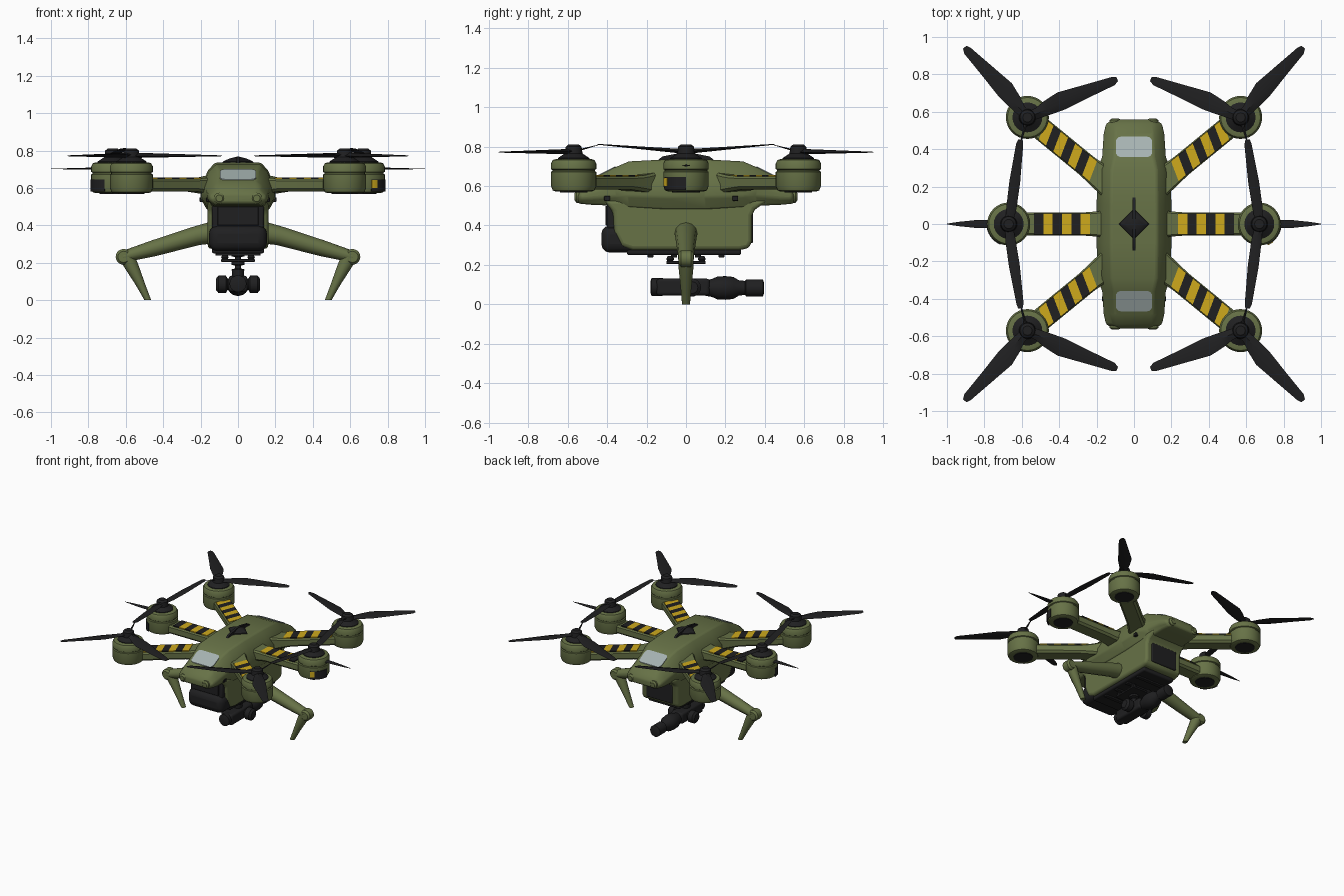
import bpy, bmesh, math
from mathutils import Vector, Matrix

if "Cube" in bpy.data.objects:
    bpy.data.objects.remove(bpy.data.objects["Cube"])


def material(name, rgb):
    m = bpy.data.materials.new(name)
    m.diffuse_color = (*rgb, 1)
    m.use_nodes = True
    m.node_tree.nodes["Principled BSDF"].inputs["Base Color"].default_value = m.diffuse_color
    return m


GREEN = material("olive green", (0.135, 0.168, 0.062))
BLACK = material("soft black", (0.014, 0.014, 0.015))
YELLOW = material("hazard yellow", (0.62, 0.40, 0.012))
GLASS = material("pale grey glass", (0.38, 0.45, 0.44))


def finish(name, bm, mat, bevel=0, angle=35):
    bmesh.ops.recalc_face_normals(bm, faces=bm.faces)
    me = bpy.data.meshes.new(name)
    bm.to_mesh(me)
    bm.free()
    me.materials.append(mat)
    ob = bpy.data.objects.new(name, me)
    bpy.context.collection.objects.link(ob)
    if bevel:
        b = ob.modifiers.new("bevel", "BEVEL")
        b.width, b.segments, b.limit_method = bevel, 3, "ANGLE"
    bpy.ops.object.select_all(action="DESELECT")
    ob.select_set(True)
    bpy.context.view_layer.objects.active = ob
    bpy.ops.object.shade_smooth_by_angle(angle=math.radians(angle))
    return ob


def loft(name, rings, mat, bevel=0, angle=35):
    bm = bmesh.new()
    vs = [[bm.verts.new(p) for p in r] for r in rings]
    n = len(rings[0])
    for a, b in zip(vs, vs[1:]):
        for i in range(n):
            bm.faces.new((a[i], a[(i + 1) % n], b[(i + 1) % n], b[i]))
    bm.faces.new(vs[0])
    bm.faces.new(vs[-1])
    return finish(name, bm, mat, bevel, angle)


def box(name, lo, hi, mat, bevel=0.0):
    (a, b, c), (d, e, f) = lo, hi
    return loft(name, [[(a, b, z), (d, b, z), (d, e, z), (a, e, z)] for z in (c, f)], mat, bevel)


def lathe(name, profile, mat, at=(0, 0, 0), axis="Z", n=32):
    # profile: (radius, height along axis)
    rot = {"Z": Matrix(), "Y": Matrix.Rotation(-math.pi / 2, 4, "X"),
           "X": Matrix.Rotation(math.pi / 2, 4, "Y")}[axis]
    ts = [2 * math.pi * i / n for i in range(n)]
    return loft(name, [[Vector(at) + rot @ Vector((r * math.cos(t), r * math.sin(t), h)) for t in ts]
                       for r, h in profile], mat)


def blade(name, p0, p1, profile, thick, pitch):
    # profile: (fraction, front width, back width)
    p0, p1 = Vector(p0), Vector(p1)
    d = (p1 - p0).normalized()
    side = Matrix.Rotation(pitch, 3, d) @ d.cross(Vector((0, 0, 1))).normalized()
    up = side.cross(d)
    rings = []
    for f, a, b in profile:
        c, t = p0.lerp(p1, f), thick * (1.2 - f)
        rings.append([c + side * a, c + up * t, c - side * b, c - up * t])
    loft(name, rings, BLACK)


# upper shell, lofted from end to end
def section(y, w, zt, zb):
    h = zt - zb
    half = [(.62, zt), (.80, zt - .16 * h), (1, zt - .5 * h), (1, zt - .75 * h), (.82, zb)]
    return [(w * k, y, z) for k, z in half] + [(-w * k, y, z) for k, z in reversed(half)]


stations = [(.56, .11, .565, .52), (.535, .15, .60, .51), (.48, .162, .635, .505),
            (.36, .17, .695, .50), (.29, .195, .725, .49), (.1, .2, .735, .48)]
loft("upper_shell", [section(-y, *s) for y, *s in stations] +
     [section(y, *s) for y, *s in reversed(stations)], GREEN, 0.012)

# lower hull, profile in side view
hull = [(-.42, .53), (-.37, .47), (-.365, .37), (-.33, .295), (-.27, .275), (.27, .275),
        (.32, .285), (.335, .32), (.335, .45), (.35, .48), (.42, .53)]
loft("lower_hull", [[(x, y, z) for y, z in hull] for x in (-.162, .162)], GREEN, 0.02)

# windows on both slopes
for s, n in ((-1, "front"), (1, "rear")):
    ring = []
    for cx, cy, a0 in ((.07, .44, 0), (-.07, .44, 90), (-.07, .385, 180), (.07, .385, 270)):
        for k in range(5):
            t = math.radians(a0 + 22.5 * k)
            ring.append((cx + .027 * math.cos(t), cy + .027 * math.sin(t)))
    zs = lambda y: .695 - (y - .36) * .5
    loft(n + "_window", [[(x, s * y, zs(y) + o) for x, y in ring] for o in (-.003, .005)], GLASS)

# round lamps and the small side sensors
for sx in (-1, 1):
    for sy in (-1, 1):
        lathe("nose_lamp", [(.03, 0), (.03, .02), (.018, .03)] if sy > 0 else
              [(.018, -.03), (.03, -.02), (.03, 0)], GREEN, (sx * .1, sy * .535, .545), "Y", 20)
    for y in (-.4, .25):
        x = sx * (.155 if y < 0 else .19)
        box("side_sensor", (x - .015, y - .015, .525), (x + .015, y + .015, .55), BLACK, .004)

# battery, front and rear bays, belly plate
box("battery", (-.155, -.43, .262), (.155, -.1, .40), BLACK, .045)
box("front_bay", (-.14, -.40, .38), (.14, -.35, .515), BLACK, .012)
box("front_bay_screen", (-.11, -.408, .40), (.11, -.39, .50), BLACK, .004)
box("rear_bay", (-.115, .30, .31), (.115, .341, .47), BLACK, .01)
box("belly_plate", (-.14, -.3, .25), (.14, .28, .29), BLACK, .012)
for y in (-.18, -.06, .06, .18):
    box("belly_rib", (-.12, y - .015, .238), (.12, y + .015, .255), BLACK, .004)

# top antenna: low four-sided dome with a thin fin
loft("antenna_dome", [[(r, 0, z), (0, r, z), (-r, 0, z), (0, -r, z)]
                      for r, z in ((.085, .728), (.08, .742), (.045, .758), (.015, .765))], BLACK)
loft("antenna_fin", [[(x, y, z) for y, z in ((-.145, .73), (.145, .73), (.12, .75), (.03, .768),
                                             (-.03, .768), (-.12, .75))] for x in (-.009, .009)], BLACK)

MOTOR = [(.09, .572), (.106, .578), (.115, .60), (.115, .672), (.108, .676), (.108, .682),
         (.115, .686), (.115, .715), (.106, .732), (.09, .737)]
WIDE = [(0, .025, .025), (.12, .03, .03), (.22, .035, .045), (.38, .04, .06), (.65, .032, .042),
        (.95, .025, .022), (1, .012, .012)]
SLIM = [(0, .02, .02), (.2, .03, .025), (.5, .03, .028), (.95, .018, .02), (1, .012, .012)]
SPIKE = [(0, .022, .022), (.5, .022, .022), (.8, .012, .012), (1, .002, .002)]


def arc_plate(name, c, a0, a1, z0, z1, r, mat):
    ts = [math.radians(a0 + (a1 - a0) * i / 8) for i in range(9)]
    loft(name, [[(c[0] + q * math.cos(t), c[1] + q * math.sin(t), z)
                 for q, z in ((r, z0), (r, z1), (r - .006, z1), (r - .006, z0))] for t in ts], mat)


def rotor_arm(sx, sy):
    hub = Vector((sx * (.57 if sy else .67), sy * .57, 0))
    root = Vector((sx * .16, sy * .235, 0))
    u = (hub - root).normalized()
    v = Vector((-u.y, u.x, 0))
    length = (hub - root).length
    # arm with chamfered section
    rings = []
    for r, w, zl, zh in ((-.06, .075, .56, .67), (.03, .068, .572, .655), (.12, .061, .582, .65),
                         (length - .06, .061, .582, .65)):
        sec = [(-w, zl + .015), (-w, zh - .012), (-w + .01, zh), (w - .01, zh), (w, zh - .012),
               (w, zl + .015), (w - .015, zl), (-w + .015, zl)]
        rings.append([root + u * r + v * a + Vector((0, 0, z)) for a, z in sec])
    loft("arm", rings, GREEN)
    # hazard stripes
    skew = .33 * sx * sy
    for i in range(7 if sy else 6):
        a = .075 + i * .05
        quad = [(a, -.055), (a + .05, -.055), (a + .05, .055), (a, .055)]
        loft("arm_stripe", [[root + u * (p + skew * q) + v * q + Vector((0, 0, z)) for p, q in quad]
                            for z in (.649, .657)], BLACK if i % 2 else YELLOW)
    # motor pod, dark caps and rotor hub
    lathe("motor_pod", MOTOR, GREEN, hub)
    lathe("motor_vent", [(.07, .568), (.07, .58)], BLACK, hub)
    lathe("motor_cap", [(.08, .73), (.08, .742), (.06, .755), (.045, .765), (.04, .80), (.025, .812)],
          BLACK, hub, n=24)
    c = hub + Vector((0, 0, .775))
    if sy:
        blade("rotor_blade", c, (sx * .905, sy * .945, .772), WIDE if sx * sy > 0 else
              [(f, b, a) for f, a, b in WIDE], .012, .1)
        blade("rotor_blade", c, (sx * .09, sy * .775, .772), WIDE if sx * sy < 0 else
              [(f, b, a) for f, a, b in WIDE], .012, .1)
        blade("rotor_link", c, (sx * .605, sy * .44, .81), [(0, .01, .01), (1, .004, .004)], .005, 0)
    else:
        for s in (-1, 1):
            blade("rotor_blade", c, (sx * .607, s * .45, .812), SLIM, .01, 0)
        blade("outer_blade", hub + Vector((0, 0, .705)), (sx, 0, .702), SPIKE, .006, 0)
        lo, hi = (-68, 0) if sx > 0 else (180, 248)
        arc_plate("motor_sensor", hub, lo, hi, .58, .645, .119, BLACK)
        if sx > 0:
            arc_plate("motor_tag", hub, -68, -52, .60, .642, .122, YELLOW)


for sx in (-1, 1):
    for sy in (-1, 0, 1):
        rotor_arm(sx, sy)
    # landing leg: tapered strut, knee and foot
    strut = [(.12, .365, .058, .06), (.22, .345, .05, .055), (.45, .278, .042, .045), (.615, .232, .03, .04)]
    foot = [(.60, .245, .045, .04), (.575, .19, .042, .038), (.52, .08, .026, .027), (.482, 0, .018, .02)]
    for name, path, horizontal in (("leg_strut", strut, True), ("leg_foot", foot, False)):
        rings = []
        for x, z, a, b in path:
            ring = []
            for k in range(12):
                t = 2 * math.pi * k / 12
                p, q = a * math.cos(t), b * math.sin(t)
                ring.append((sx * (x + (.25 * p if horizontal else p)), q, z + (p if horizontal else 0)))
            rings.append(ring)
        loft(name, rings, GREEN, 0, 50)
    lathe("leg_knee", [(.03, -.038), (.042, -.025), (.042, .025), (.03, .038)], GREEN,
          (sx * .612, 0, .232), "Y", 20)

# gimbal mount
box("gimbal_plate", (-.09, -.1, .205), (.09, .1, .22), BLACK, .004)
for x in (-.07, .07):
    for y in (-.08, .08):
        lathe("gimbal_damper", [(.012, .215), (.02, .23), (.012, .245)], BLACK, (x, y, 0), n=12)
lathe("gimbal_post", [(.035, .25), (.035, .235), (.015, .23), (.015, .215), (.036, .21), (.036, .19),
                      (.016, .185), (.016, .17), (.034, .165), (.03, .12)], BLACK, n=20)
# long camera pod
box("camera_body", (-.05, -.15, .045), (.05, .12, .13), BLACK, .015)
lathe("camera_front_lens", [(.03, -.18), (.045, -.175), (.045, -.12), (.038, -.1)], BLACK, (0, 0, .088), "Y", 24)
lathe("camera_middle", [(.04, .1), (.045, .13), (.058, .16), (.06, .2), (.056, .24), (.038, .27),
                        (.036, .30), (.044, .305), (.044, .39), (.03, .395)], BLACK, (0, 0, .083), "Y", 24)
lathe("camera_side_pods", [(.03, -.118), (.046, -.105), (.046, -.065), (.03, -.055), (.03, .055),
                           (.046, .065), (.046, .105), (.03, .118)], BLACK, (0, .03, .085), "X", 24)
